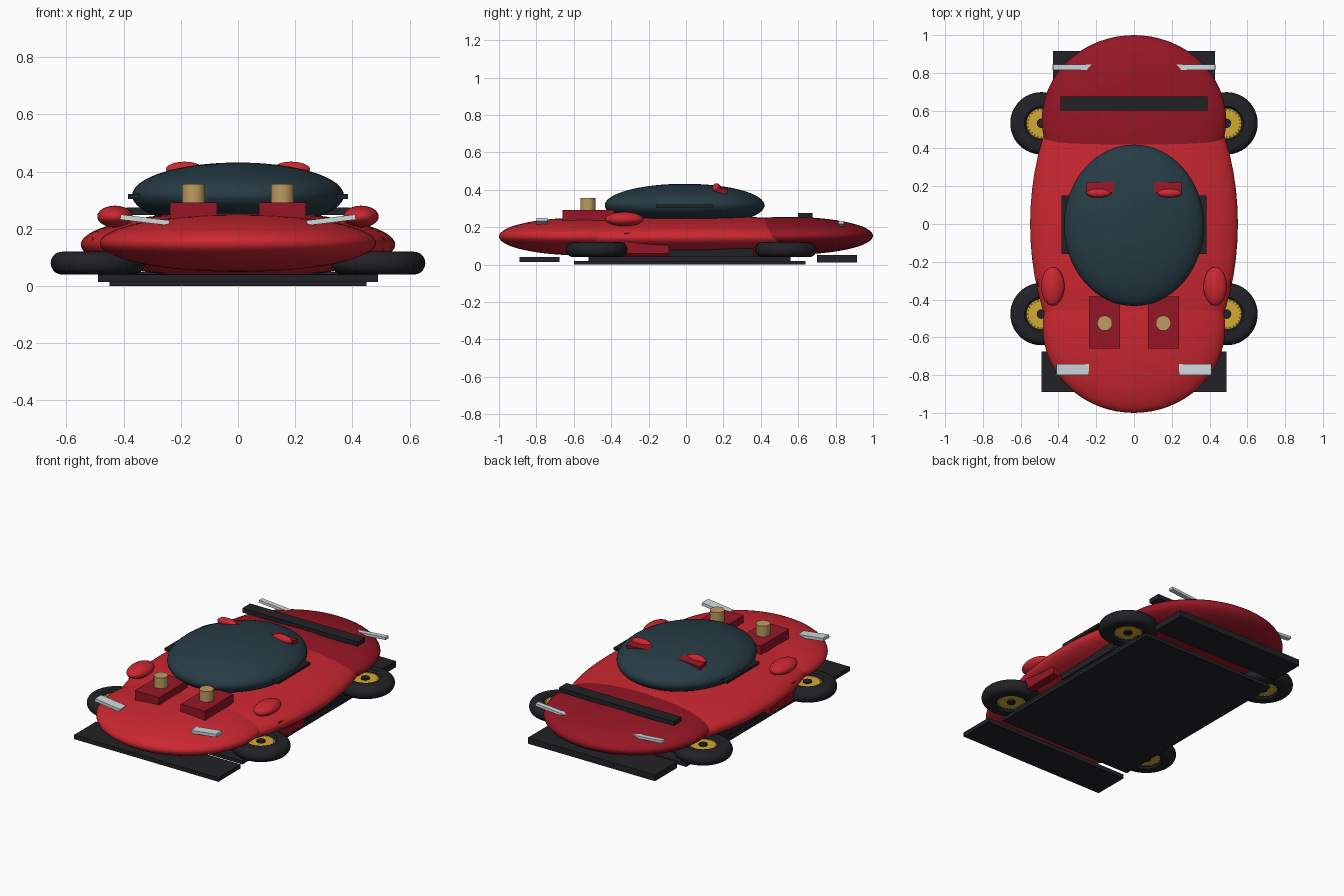
import bpy, bmesh
from math import sin, cos, pi, radians
from mathutils import Matrix, Vector, Euler

if "Cube" in bpy.data.objects:
    bpy.data.objects.remove(bpy.data.objects["Cube"])


def mat(name, rgb):
    m = bpy.data.materials.new(name)
    m.diffuse_color = (*rgb, 1)
    m.use_nodes = True
    m.node_tree.nodes["Principled BSDF"].inputs["Base Color"].default_value = m.diffuse_color
    return m


RED = mat("red", (0.60, 0.02, 0.03))
DARK_RED = mat("dark_red", (0.30, 0.008, 0.018))
BLACK = mat("black", (0.016, 0.016, 0.02))
GLASS = mat("glass", (0.02, 0.045, 0.06))
GOLD = mat("gold", (0.65, 0.40, 0.03))
TAN = mat("tan", (0.52, 0.33, 0.12))
SILVER = mat("silver", (0.62, 0.70, 0.73))


def finish(name, bm, m, smooth=False):
    bmesh.ops.recalc_face_normals(bm, faces=bm.faces)
    me = bpy.data.meshes.new(name)
    for f in bm.faces:
        f.smooth = smooth
    bm.to_mesh(me)
    bm.free()
    me.materials.append(m)
    ob = bpy.data.objects.new(name, me)
    bpy.context.collection.objects.link(ob)
    if smooth:
        bpy.ops.object.select_all(action='DESELECT')
        ob.select_set(True)
        bpy.context.view_layer.objects.active = ob
        bpy.ops.object.shade_smooth_by_angle(angle=radians(40))
    return ob


def ellipsoid(name, loc, radii, m, seg=48):
    bm = bmesh.new()
    bmesh.ops.create_uvsphere(bm, u_segments=seg, v_segments=seg // 2, radius=1)
    bmesh.ops.transform(bm, matrix=Matrix.LocRotScale(Vector(loc), None, Vector(radii)), verts=bm.verts)
    return finish(name, bm, m, True)


def box(name, lo, hi, m, rot=(0, 0, 0)):
    lo, hi = Vector(lo), Vector(hi)
    bm = bmesh.new()
    bmesh.ops.create_cube(bm, size=1)
    bmesh.ops.transform(bm, matrix=Matrix.LocRotScale((lo + hi) / 2, Euler(rot), hi - lo), verts=bm.verts)
    return finish(name, bm, m)


def cylinder(name, loc, r, h, m, seg=32):
    bm = bmesh.new()
    bmesh.ops.create_cone(bm, cap_ends=True, segments=seg, radius1=r, radius2=r, depth=h,
                          matrix=Matrix.Translation(loc))
    return finish(name, bm, m, True)


def tyre(name, loc, profile, m, seg=48):
    # closed (radius, z) profile swept around the z axis
    bm = bmesh.new()
    rings = [[bm.verts.new((loc[0] + r * cos(2 * pi * i / seg), loc[1] + r * sin(2 * pi * i / seg), loc[2] + z))
              for r, z in profile] for i in range(seg)]
    n = len(profile)
    for i in range(seg):
        a, b = rings[i], rings[(i + 1) % seg]
        for j in range(n):
            k = (j + 1) % n
            bm.faces.new((a[j], b[j], b[k], a[k]))
    return finish(name, bm, m, True)


def mirrored(name, lo, hi, m, rot=(0, 0, 0)):
    box(name + "_right", lo, hi, m, rot)
    box(name + "_left", (-hi[0], lo[1], lo[2]), (-lo[0], hi[1], hi[2]), m, (rot[0], -rot[1], -rot[2]))


# body shell and canopy
ellipsoid("main_body", (0, 0, 0.145), (0.55, 0.95, 0.118), RED, 64)
ellipsoid("front_hood", (0, -0.55, 0.15), (0.483, 0.45, 0.101), RED, 64)
ellipsoid("rear_deck", (0, 0.55, 0.154), (0.488, 0.45, 0.101), DARK_RED, 64)
ellipsoid("canopy", (0, -0.007, 0.317), (0.37, 0.427, 0.115), GLASS, 64)

# floor, splitter, diffuser and spoiler
box("floor", (-0.45, -0.60, 0.0), (0.45, 0.64, 0.02), BLACK)
box("floor_step", (-0.44, -0.52, 0.02), (0.44, 0.56, 0.042), BLACK)
box("front_splitter", (-0.49, -0.89, 0.015), (0.49, -0.675, 0.04), BLACK)
box("rear_diffuser", (-0.43, 0.70, 0.012), (0.43, 0.915, 0.05), BLACK)
box("rear_spoiler", (-0.39, 0.60, 0.248), (0.39, 0.675, 0.275), BLACK)

# side trim
mirrored("side_sill", (0.40, -0.09, 0.04), (0.45, 0.36, 0.087), BLACK)
mirrored("side_vent", (0.46, -0.33, 0.06), (0.51, -0.09, 0.17), DARK_RED)
mirrored("window_rail", (0.33, -0.16, 0.305), (0.385, 0.15, 0.322), BLACK)

# lights, tilted so the inner ends sink into the shell
mirrored("headlight", (0.24, -0.80, 0.222), (0.412, -0.74, 0.24), SILVER, (0, radians(-7), 0))
mirrored("tail_light", (0.19, 0.815, 0.206), (0.43, 0.845, 0.222), SILVER, (0, radians(-5), 0))

# hood blocks and roof scoops
mirrored("hood_block", (0.073, -0.66, 0.20), (0.238, -0.385, 0.292), DARK_RED)
mirrored("roof_scoop", (0.105, 0.163, 0.382), (0.25, 0.22, 0.41), DARK_RED, (radians(-10), radians(3), 0))

TYRE = [(0.08, -0.03), (0.09, -0.04)] + \
       [(0.125 + 0.04 * cos(a), 0.04 * sin(a)) for a in [pi * (i / 10 - 0.5) for i in range(11)]] + \
       [(0.09, 0.04), (0.08, 0.03)]

for s, side in ((-1, "left"), (1, "right")):
    cylinder("hood_stack_" + side, (s * 0.155, -0.525, 0.316), 0.04, 0.082, TAN)
    ellipsoid("mirror_pod_" + side, (s * 0.43, -0.33, 0.243), (0.062, 0.103, 0.038), RED, 32)
    ellipsoid("scoop_cap_" + side, (s * 0.187, 0.163, 0.408), (0.065, 0.024, 0.027), RED, 24)
    # wheels lie flat, with rim, hub and a ring of rivets
    for y, end in ((-0.477, "front"), (0.533, "rear")):
        tag = end + "_" + side
        c = (s * 0.49, y, 0.08)
        tyre("tyre_" + tag, c, TYRE, BLACK)
        cylinder("rim_" + tag, c, 0.082, 0.05, GOLD, 40)
        cylinder("hub_" + tag, c, 0.025, 0.066, BLACK, 24)
        bm = bmesh.new()
        for i in range(24):
            a = 2 * pi * i / 24
            for dz in (-0.026, 0.026):
                p = Vector(c) + Vector((0.073 * cos(a), 0.073 * sin(a), dz))
                bmesh.ops.create_icosphere(bm, subdivisions=1, radius=0.004, matrix=Matrix.Translation(p))
        finish("rivets_" + tag, bm, SILVER)
